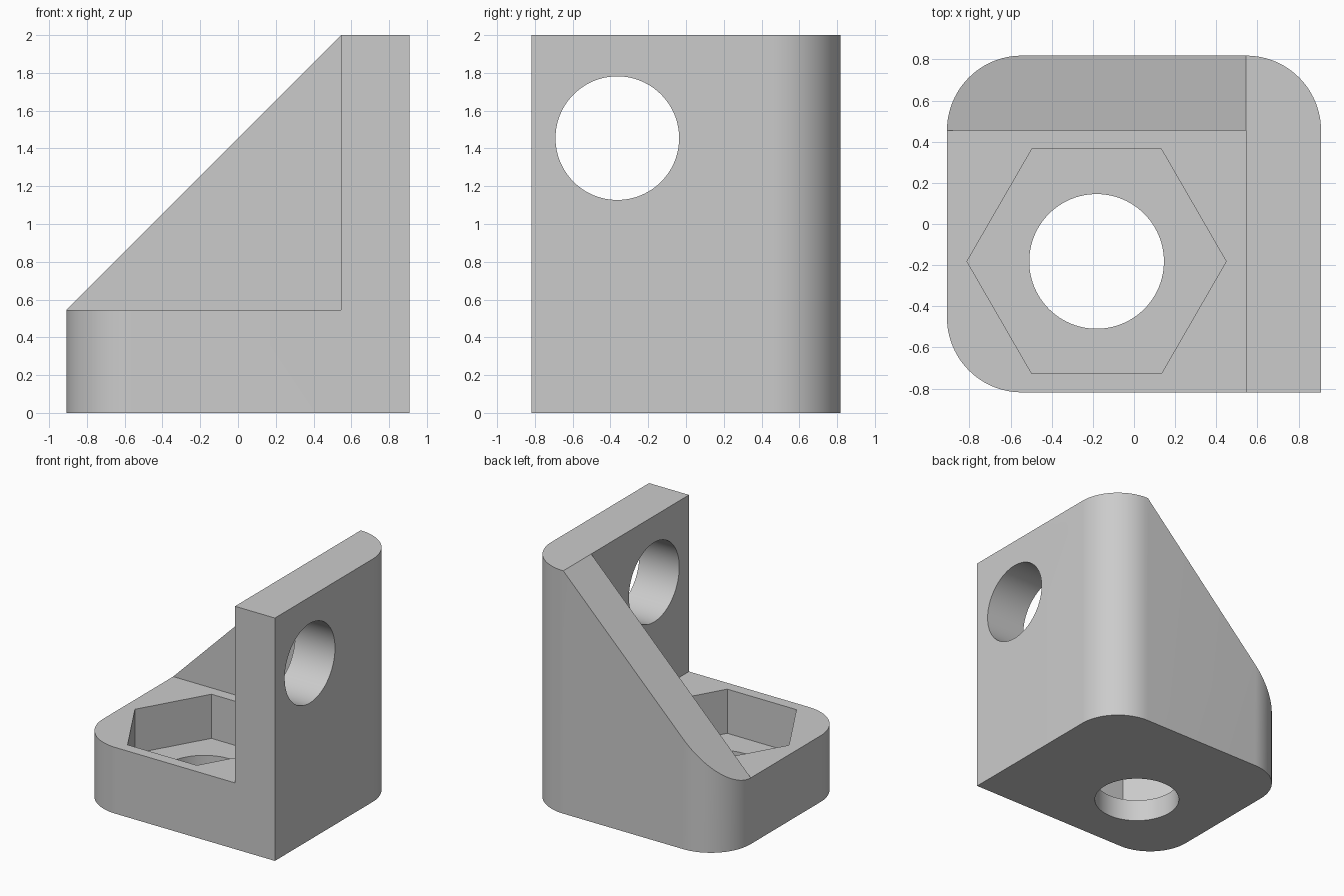
import bpy
import bmesh
from math import cos, sin, pi, radians
from mathutils import Vector

cube = bpy.data.objects.get("Cube")
if cube:
    bpy.data.objects.remove(cube, do_unlink=True)

U = 2 / 11                               # one design unit
HX, HY, T = 5 * U, 4.5 * U, 2 * U        # half sizes, wall thickness / corner radius
BASE, TOP = 3 * U, 2.0                   # base height, total height
HOLE = 1.8 * U

grey = bpy.data.materials.new("plain grey")
grey.use_nodes = True
colour = (0.6, 0.6, 0.6, 1)
grey.diffuse_color = colour
grey.node_tree.nodes["Principled BSDF"].inputs["Base Color"].default_value = colour


def prism(name, points, offset):
    """Extrude a closed outline of 3D points along an offset."""
    bm = bmesh.new()
    face = bm.faces.new([bm.verts.new(p) for p in points])
    moved = bmesh.ops.extrude_face_region(bm, geom=[face])["geom"]
    verts = [v for v in moved if isinstance(v, bmesh.types.BMVert)]
    bmesh.ops.translate(bm, verts=verts, vec=Vector(offset))
    bmesh.ops.recalc_face_normals(bm, faces=bm.faces)
    mesh = bpy.data.meshes.new(name)
    bm.to_mesh(mesh)
    bm.free()
    mesh.materials.append(grey)
    obj = bpy.data.objects.new(name, mesh)
    bpy.context.collection.objects.link(obj)
    return obj


def ring(radius, sides):
    return [(radius * cos(2 * pi * i / sides), radius * sin(2 * pi * i / sides))
            for i in range(sides)]


def corner(cx, cy, start, steps=24):
    angles = [radians(start + 90 * i / steps) for i in range(steps + 1)]
    return [(cx + T * cos(a), cy + T * sin(a), 0) for a in angles]


# Full-height block with three rounded corners and one square corner
outline = [(HX, -HY, 0)]
outline += corner(HX - T, HY - T, 0)
outline += corner(-HX + T, HY - T, 90)
outline += corner(-HX + T, -HY + T, 180)
bracket = prism("corner_bracket", outline, (0, 0, TOP))

# Open space in front of the gusset and beside the wall
inner_x, inner_y = HX - T, HY - T
space = prism("open_space_cutter",
              [(-2, -2, BASE), (inner_x, -2, BASE), (inner_x, inner_y, BASE), (-2, inner_y, BASE)],
              (0, 0, 3))

# Sloped top of the gusset
rise = TOP - inner_x
slope = prism("slope_cutter",
              [(-1.3, 0.3, rise - 1.3), (0.9, 0.3, rise + 0.9), (-1.3, 0.3, rise + 0.9)],
              (0, 2, 0))

# Hexagonal nut pocket and through holes
cx = cy = -U
pocket = prism("nut_pocket_cutter",
               [(cx + x, cy + y, U) for x, y in ring(3 * U / cos(pi / 6), 6)], (0, 0, 1))
base_hole = prism("base_hole_cutter",
                  [(cx + x, cy + y, -0.5) for x, y in ring(HOLE, 96)], (0, 0, 1))
wall_hole = prism("wall_hole_cutter",
                  [(0.3, -2 * U + x, 8 * U + y) for x, y in ring(HOLE, 96)], (1, 0, 0))

# Cut everything and bake the result
cutters = [space, slope, pocket, base_hole, wall_hole]
for cutter in cutters:
    cutter.hide_render = True
    mod = bracket.modifiers.new(cutter.name, 'BOOLEAN')
    mod.operation = 'DIFFERENCE'
    mod.solver = 'EXACT'
    mod.object = cutter
bpy.context.view_layer.update()
graph = bpy.context.evaluated_depsgraph_get()
baked = bpy.data.meshes.new_from_object(bracket.evaluated_get(graph))
bracket.modifiers.clear()
bracket.data = baked
for cutter in cutters:
    bpy.data.objects.remove(cutter, do_unlink=True)

# Smooth the curved walls, keep edges crisp
bpy.ops.object.select_all(action='DESELECT')
bracket.select_set(True)
bpy.context.view_layer.objects.active = bracket
bpy.ops.object.shade_smooth_by_angle(angle=radians(30))
